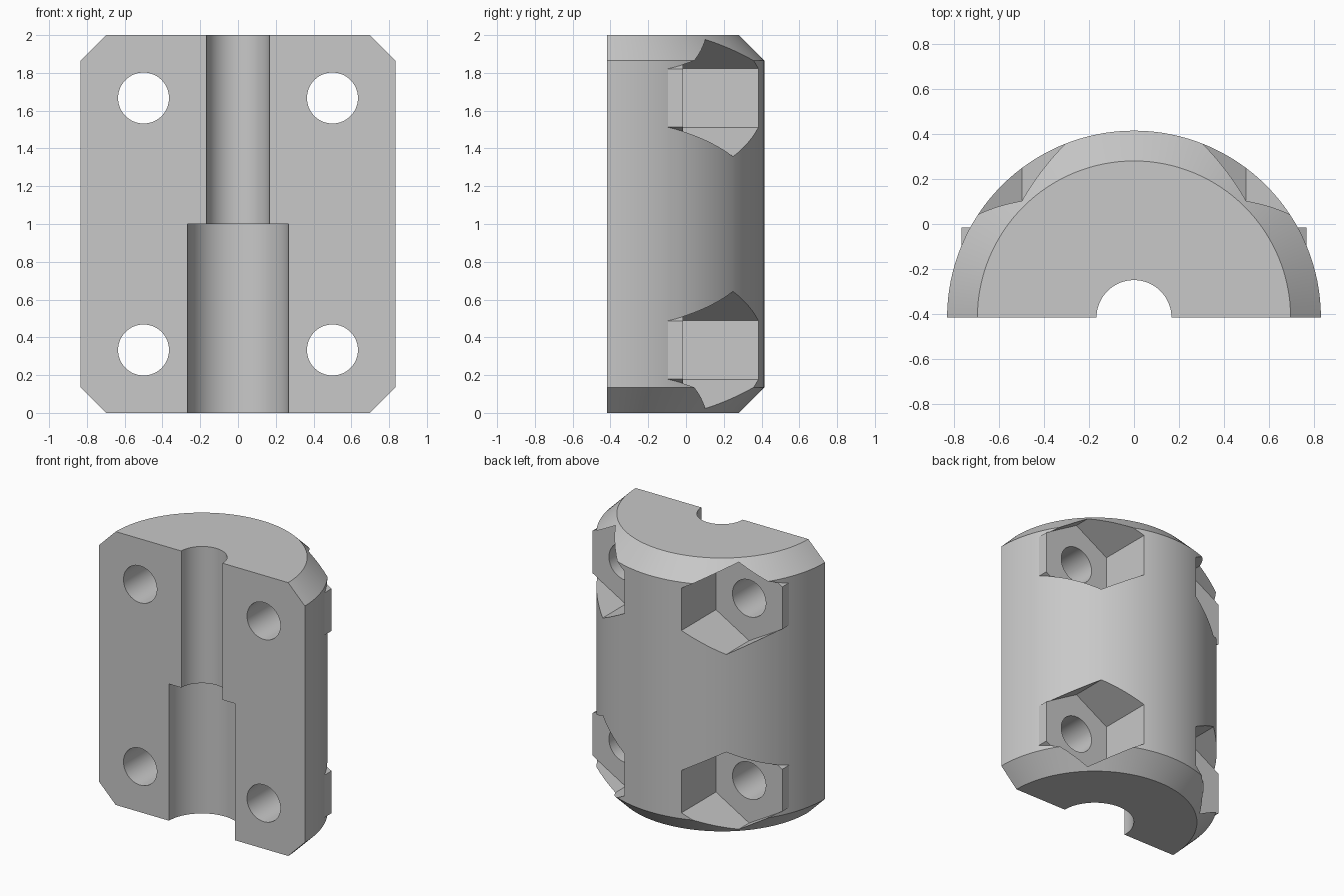
import bpy
import bmesh
from math import sin, cos, pi

default_cube = bpy.data.objects.get("Cube")
if default_cube:
    bpy.data.objects.remove(default_cube, do_unlink=True)

# Single grey finish
grey = bpy.data.materials.new("light_grey")
grey.use_nodes = True
colour = (0.58, 0.58, 0.58, 1)
grey.diffuse_color = colour
grey.node_tree.nodes["Principled BSDF"].inputs["Base Color"].default_value = colour

FRONT = -0.417      # split face, which carries the bore axis
RADIUS = 0.833
CHAMFER = 0.135
HEIGHT = 2.0
SEAT = -0.016       # floor of the nut pockets
HEX = 0.31          # nut pocket corner radius


def turned(name, rings, sides, axis, x=0, other=0, split=False):
    """Solid of stacked (radius, height) rings along the Y or Z axis."""
    bm = bmesh.new()
    loops = []
    for radius, h in rings:
        loop = []
        for i in range(sides):
            u = x + radius * sin(2 * pi * i / sides)
            v = other + radius * cos(2 * pi * i / sides)
            loop.append(bm.verts.new((u, v, h) if axis == "Z" else (u, h, v)))
        loops.append(loop)
    for a, b in zip(loops, loops[1:]):
        for i in range(sides):
            j = (i + 1) % sides
            bm.faces.new((a[i], a[j], b[j], b[i]))
    bm.faces.new(loops[0])
    bm.faces.new(loops[-1])
    if split:
        bmesh.ops.bisect_plane(bm, geom=bm.verts[:] + bm.edges[:] + bm.faces[:],
                               dist=0.0001, plane_co=(0, FRONT, 0),
                               plane_no=(0, -1, 0), clear_outer=True)
        bmesh.ops.holes_fill(bm, edges=bm.edges[:], sides=0)
    bmesh.ops.recalc_face_normals(bm, faces=bm.faces[:])
    mesh = bpy.data.meshes.new(name)
    bm.to_mesh(mesh)
    bm.free()
    mesh.materials.append(grey)
    obj = bpy.data.objects.new(name, mesh)
    bpy.context.collection.objects.link(obj)
    return obj


def combine(target, tool, operation):
    """Apply a boolean and discard the tool."""
    mod = target.modifiers.new(tool.name, "BOOLEAN")
    mod.operation = operation
    mod.solver = "EXACT"
    mod.object = tool
    bpy.ops.object.select_all(action="DESELECT")
    bpy.context.view_layer.objects.active = target
    target.select_set(True)
    bpy.ops.object.modifier_apply(modifier=mod.name)
    bpy.data.objects.remove(tool, do_unlink=True)


# Chamfered half cylinder
clamp = turned("clamp_half",
               [(RADIUS - CHAMFER, 0), (RADIUS, CHAMFER),
                (RADIUS, HEIGHT - CHAMFER), (RADIUS - CHAMFER, HEIGHT)],
               128, "Z", other=FRONT, split=True)

bolts = [(x, z) for x in (-0.5, 0.5) for z in (0.333, 1.667)]

# Hexagonal seats that stick out slightly, then the pockets above them
for x, z in bolts:
    combine(clamp, turned("nut_seat", [(HEX - 0.0005, -0.2), (HEX - 0.0005, 0)],
                          6, "Y", x, z), "UNION")
for x, z in bolts:
    combine(clamp, turned("nut_pocket", [(HEX, SEAT), (HEX, 1)],
                          6, "Y", x, z), "DIFFERENCE")

# Bolt holes
for x, z in bolts:
    combine(clamp, turned("bolt_hole", [(0.135, -1), (0.135, 1)],
                          64, "Y", x, z), "DIFFERENCE")

# Stepped bore: wide below, narrow above
for radius, low, high in ((0.267, -0.5, 1.0), (0.167, 0.9, 2.5)):
    combine(clamp, turned("bore", [(radius, low), (radius, high)],
                          64, "Z", other=FRONT), "DIFFERENCE")

bpy.ops.object.shade_smooth_by_angle(angle=pi / 9)
